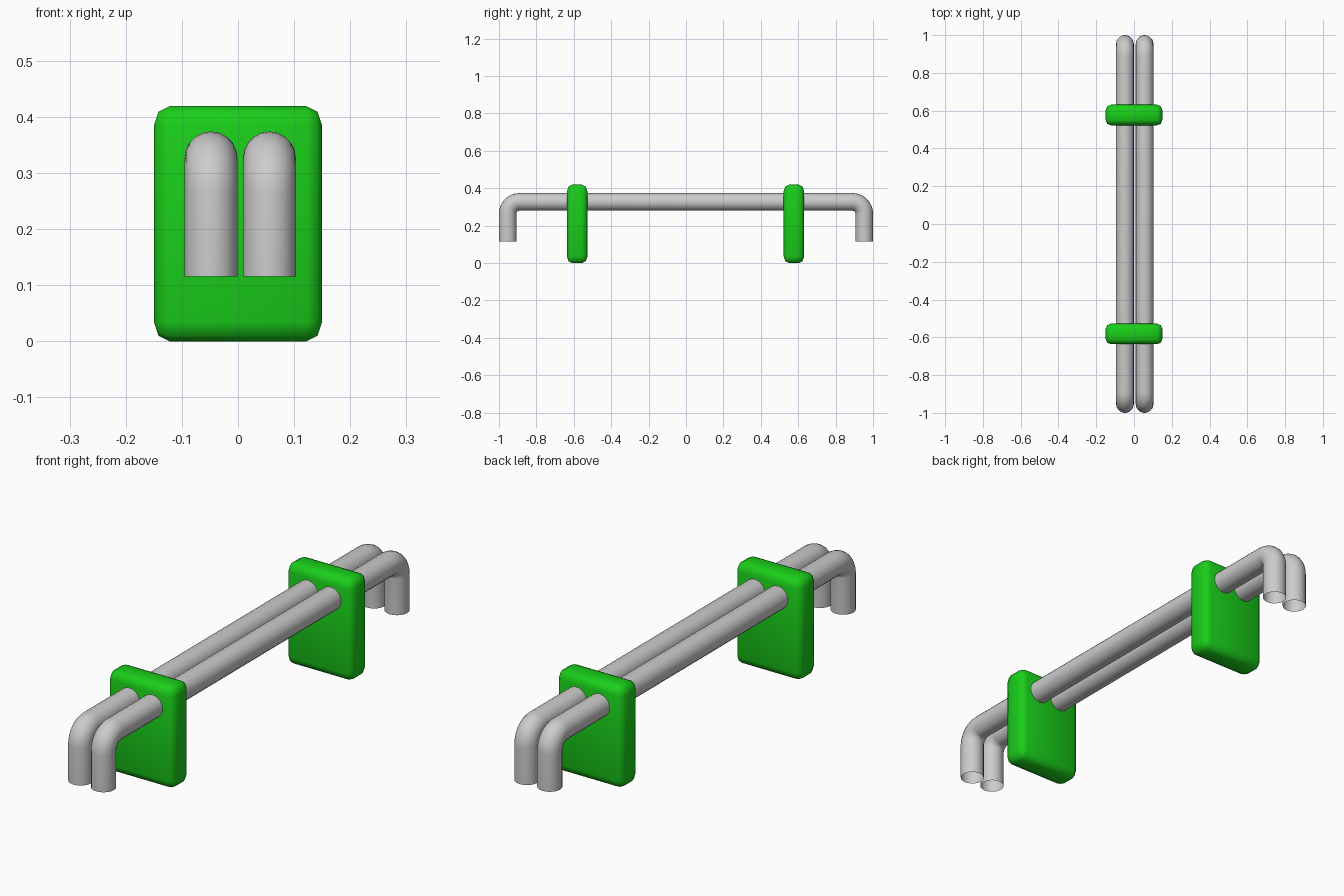
import bpy, bmesh, math
from mathutils import Vector

if "Cube" in bpy.data.objects:
    bpy.data.objects.remove(bpy.data.objects["Cube"])

green = bpy.data.materials.new("green")
green.diffuse_color = (0.01, 0.62, 0.01, 1)
green.use_nodes = True
green.node_tree.nodes["Principled BSDF"].inputs["Base Color"].default_value = green.diffuse_color


def make_object(name, bm, material=None):
    mesh = bpy.data.meshes.new(name)
    bm.to_mesh(mesh)
    bm.free()
    obj = bpy.data.objects.new(name, mesh)
    bpy.context.collection.objects.link(obj)
    if material:
        mesh.materials.append(material)
    for p in mesh.polygons:
        p.use_smooth = True
    return obj


# Rounded support plate standing on the ground
def support_plate(name, y):
    bm = bmesh.new()
    bmesh.ops.create_cube(bm, size=1)
    bmesh.ops.scale(bm, vec=(0.30, 0.109, 0.34), verts=bm.verts)
    bmesh.ops.bevel(bm, geom=bm.edges[:], offset=0.028, segments=2,
                    profile=0.5, affect='EDGES', clamp_overlap=True)
    # stretch to full height, keeping the bevel slightly taller than wide
    bmesh.ops.scale(bm, vec=(1, 1, 0.419 / 0.34), verts=bm.verts)
    bmesh.ops.translate(bm, vec=(0, y, 0.2095), verts=bm.verts)
    make_object(name, bm, green)


# Open-ended round bar, bent down at both ends
def bent_bar(name, x, radius=0.047, sides=20):
    leg_y, top, bottom, bend, steps = 0.953, 0.327, 0.115, 0.062, 8
    half = [(leg_y, bottom, 0)]
    for i in range(steps + 1):
        a = math.pi / 2 * i / steps
        half.append((leg_y - bend + bend * math.cos(a),
                     top - bend + bend * math.sin(a), a))
    # each station: position (y, z) and angle of the cross-section's outward axis
    path = half + [(-y, z, math.pi - a) for y, z, a in reversed(half)]
    bm = bmesh.new()
    rings = []
    for y, z, a in path:
        out = Vector((0, math.cos(a), math.sin(a)))
        ring = []
        for k in range(sides):
            t = 2 * math.pi * k / sides
            ring.append(bm.verts.new(Vector((x, y, z)) + out * radius * math.cos(t)
                                     + Vector((radius * math.sin(t), 0, 0))))
        rings.append(ring)
    for r0, r1 in zip(rings, rings[1:]):
        for k in range(sides):
            n = (k + 1) % sides
            bm.faces.new((r0[k], r0[n], r1[n], r1[k]))
    bmesh.ops.recalc_face_normals(bm, faces=bm.faces)
    make_object(name, bm)


support_plate("front_support", -0.582)
support_plate("back_support", 0.577)
bent_bar("left_bar", -0.048)
bent_bar("right_bar", 0.056)
